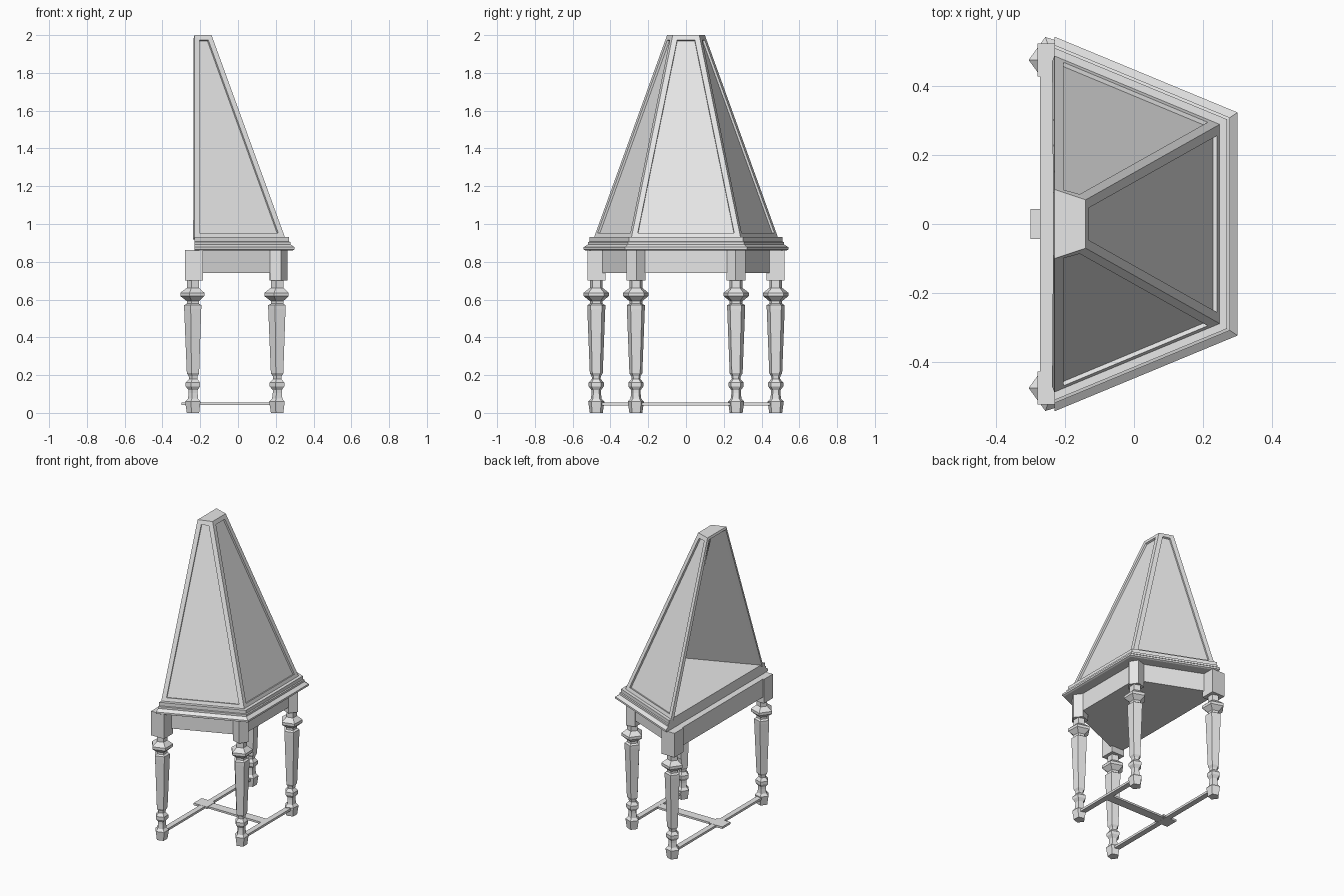
import bpy, bmesh
from math import cos, sin, radians, pi
from mathutils import Vector

if "Cube" in bpy.data.objects:
    bpy.data.objects.remove(bpy.data.objects["Cube"])

grey = bpy.data.materials.new("light_grey")
grey.use_nodes = True
grey.diffuse_color = (0.8, 0.8, 0.8, 1)
grey.node_tree.nodes["Principled BSDF"].inputs["Base Color"].default_value = (0.8, 0.8, 0.8, 1)

BACK = -0.23
SLOPE = 0.414


def finish(name, bm):
    bmesh.ops.recalc_face_normals(bm, faces=bm.faces)
    mesh = bpy.data.meshes.new(name)
    bm.to_mesh(mesh)
    bm.free()
    mesh.materials.append(grey)
    obj = bpy.data.objects.new(name, mesh)
    bpy.context.collection.objects.link(obj)
    return obj


def loft(name, rings):
    """Closed solid through rings of equal point count."""
    bm = bmesh.new()
    loops = [[bm.verts.new(p) for p in ring] for ring in rings]
    n = len(loops[0])
    for a, b in zip(loops, loops[1:]):
        for i in range(n):
            j = (i + 1) % n
            bm.faces.new((a[i], a[j], b[j], b[i]))
    bm.faces.new(loops[0][::-1])
    bm.faces.new(loops[-1])
    return finish(name, bm)


def outline(z, d, back=BACK):
    """Trapezoid plan grown outward by d."""
    front = 0.25 + d
    a = 0.393 + 1.082 * d
    yf, yb = a - SLOPE * front, a - SLOPE * back
    return [(back, -yb, z), (front, -yf, z), (front, yf, z), (back, yb, z)]


def box(name, x0, x1, y0, y1, z0, z1):
    return loft(name, [[(x0, y0, z), (x1, y0, z), (x1, y1, z), (x0, y1, z)] for z in (z0, z1)])


def pentagon(x, y, z, r, angle):
    return [(x + r * cos(angle + i * 2 * pi / 5), y + r * sin(angle + i * 2 * pi / 5), z)
            for i in range(5)]


# Hood: three sloping panelled walls and a cap, open at the back
bm = bmesh.new()
low = [bm.verts.new(p) for p in outline(0.925, 0)]
high = [bm.verts.new(p) for p in
        [(BACK, -0.1, 2), (-0.14, -0.07, 2), (-0.14, 0.07, 2), (BACK, 0.1, 2)]]
walls = [bm.faces.new((low[i], low[i + 1], high[i + 1], high[i])) for i in range(3)]
bm.faces.new(high)
bm.normal_update()
bmesh.ops.inset_individual(bm, faces=walls, thickness=0.028, use_even_offset=True)
bmesh.ops.inset_individual(bm, faces=walls, thickness=0.001, depth=-0.012, use_even_offset=True)
mesh = bpy.data.meshes.new("hood")
bm.to_mesh(mesh)
bm.free()
mesh.materials.append(grey)
hood = bpy.data.objects.new("hood", mesh)
bpy.context.collection.objects.link(hood)
shell = hood.modifiers.new("thickness", 'SOLIDIFY')
shell.thickness = 0.02
shell.offset = -1

# Stepped cornice and apron below it
loft("cornice", [outline(z, d) for z, d in
                 [(0.86, 0.04), (0.865, 0.05), (0.877, 0.05), (0.892, 0.028),
                  (0.905, 0.028), (0.907, 0.02), (0.93, 0.02)]])
loft("apron", [outline(z, -0.025, -0.272) for z in (0.74, 0.862)])

# Turned five-sided legs: height and radius
PROFILE = [(0, 0.036), (0.06, 0.045), (0.075, 0.03), (0.105, 0.026), (0.12, 0.026),
           (0.14, 0.042), (0.16, 0.042), (0.18, 0.024), (0.195, 0.026), (0.21, 0.036),
           (0.55, 0.05), (0.57, 0.05), (0.578, 0.036), (0.592, 0.036),
           (0.618, 0.07), (0.636, 0.07), (0.662, 0.036), (0.71, 0.036)]

for side, label in ((1, "left"), (-1, "right")):
    for x, y, turn, place in ((-0.235, 0.475, 180, "back"), (0.21, 0.265, 33.75, "front")):
        angle = radians(turn * side)
        loft(f"{place}_{label}_leg", [pentagon(x, y * side, z, r, angle) for z, r in PROFILE])
    # Blocks joining the legs to the apron
    box(f"back_{label}_block", -0.28, -0.185, 0.475 * side - 0.0475, 0.475 * side + 0.0475, 0.7, 0.862)
    loft(f"front_{label}_block",
         [pentagon(0.21, 0.265 * side, z, 0.052, radians(69.75 * side)) for z in (0.7, 0.862)])

# Flat floor stretchers
box("back_stretcher", -0.253, -0.217, -0.47, 0.47, 0.04, 0.055)
box("front_stretcher", 0.192, 0.228, -0.26, 0.26, 0.04, 0.055)
box("middle_stretcher", -0.25, 0.21, -0.03, 0.03, 0.041, 0.054)
box("stretcher_tab", -0.3, -0.2, -0.043, 0.043, 0.042, 0.056)
